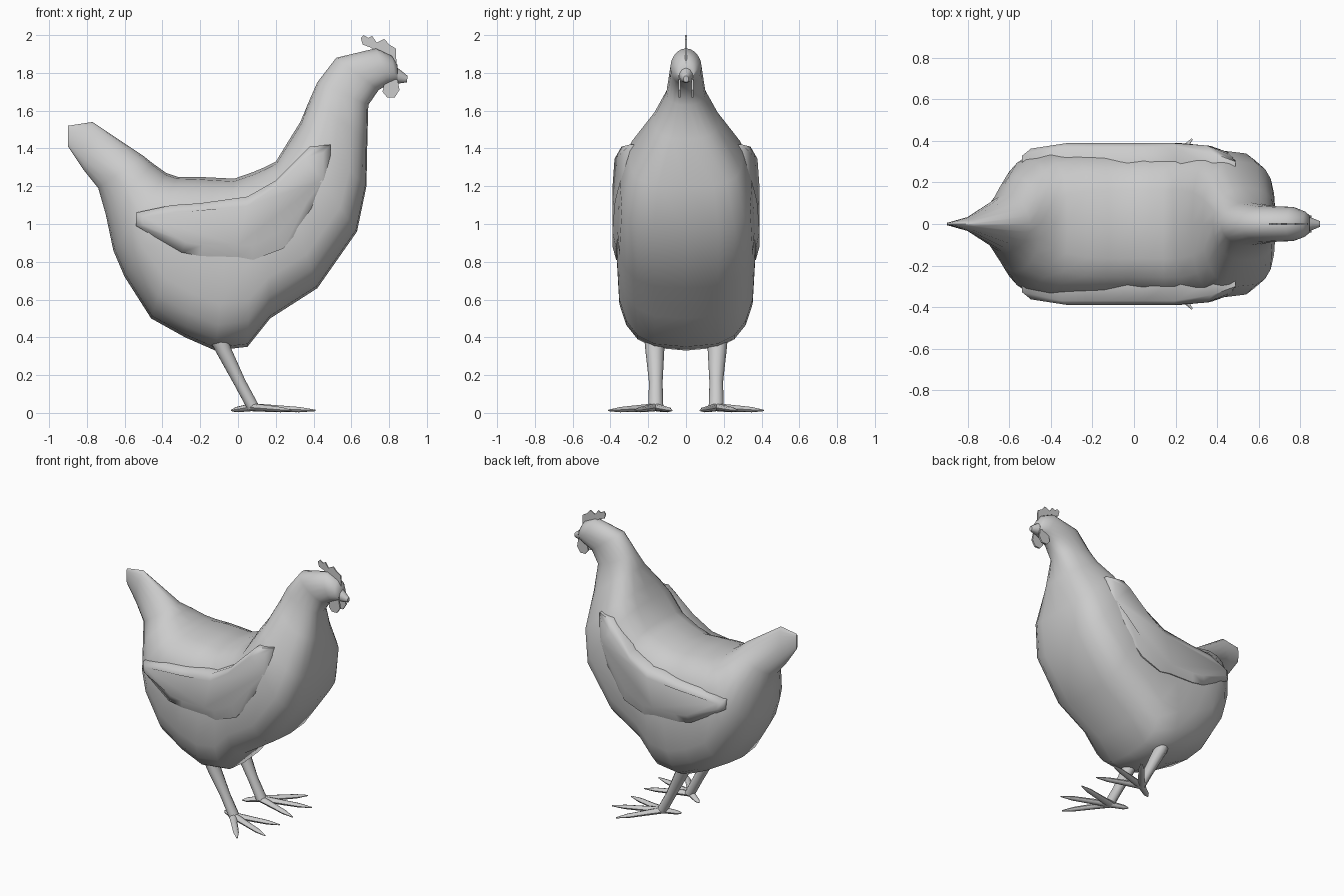
import bpy, bmesh
from math import sin, cos, pi, copysign
from mathutils import Vector

if "Cube" in bpy.data.objects:
    bpy.data.objects.remove(bpy.data.objects["Cube"])


def finish(name, bm, angle=0.8):
    bmesh.ops.recalc_face_normals(bm, faces=bm.faces)
    me = bpy.data.meshes.new(name)
    bm.to_mesh(me)
    bm.free()
    ob = bpy.data.objects.new(name, me)
    bpy.context.collection.objects.link(ob)
    bpy.ops.object.select_all(action='DESELECT')
    ob.select_set(True)
    bpy.context.view_layer.objects.active = ob
    bpy.ops.object.shade_smooth_by_angle(angle=angle)
    return ob


def mirror_y(ob):
    ob.modifiers.new("Mirror", 'MIRROR').use_axis = (False, True, False)


def bridge(bm, rings):
    n = len(rings[0])
    for a, b in zip(rings, rings[1:]):
        for i in range(n):
            j = (i + 1) % n
            bm.faces.new((a[i], a[j], b[j], b[i]))
    bm.faces.new(rings[0])
    bm.faces.new(rings[-1][::-1])


def fan_loft(name, sections, n=20):
    """Sections: top x,z; bottom x,z; half width; roundness of upper and lower half."""
    bm = bmesh.new()
    rings = []
    for tx, tz, bx, bz, w, eu, el in sections:
        ring = []
        for i in range(n):
            a = 2 * pi * i / n
            c, s = cos(a), sin(a)
            e = 2 / (eu if c >= 0 else el)
            u = copysign(abs(c) ** e, c)
            v = copysign(abs(s) ** e, s)
            ring.append(bm.verts.new(((tx + bx) / 2 + u * (tx - bx) / 2, w * v,
                                      (tz + bz) / 2 + u * (tz - bz) / 2)))
        rings.append(ring)
    bridge(bm, rings)
    return finish(name, bm)


def limb(bm, points, n=10):
    """Tube along points of (x, y, z, side radius, vertical radius)."""
    d = Vector(points[-1][:3]) - Vector(points[0][:3])
    side = d.cross(Vector((0, 0, 1))).normalized()
    up = side.cross(d).normalized()
    rings = [[bm.verts.new(Vector(p[:3]) + side * p[3] * cos(2 * pi * i / n)
                           + up * p[4] * sin(2 * pi * i / n)) for i in range(n)]
             for p in points]
    bridge(bm, rings)


def plate(name, outline, y, t):
    bm = bmesh.new()
    rings = [[bm.verts.new((px, y + s * t, pz)) for px, pz in outline] for s in (-1, 1)]
    bridge(bm, rings)
    return finish(name, bm, 0.5)


# Body from tail through belly and chest to head
fan_loft("body", [
    (-.90, 1.52, -.90, 1.41, .006, 2, 2),
    (-.77, 1.54, -.82, 1.29, .035, 1.8, 2),
    (-.50, 1.36, -.74, 1.19, .14, 1.8, 1.7),
    (-.45, 1.32, -.70, 1.05, .23, 2, 1.8),
    (-.38, 1.27, -.66, .86, .31, 2.3, 2),
    (-.32, 1.25, -.60, .72, .345, 2.6, 2.3),
    (-.22, 1.25, -.46, .50, .36, 2.9, 2.7),
    (-.12, 1.245, -.28, .40, .365, 3, 3),
    (-.02, 1.24, -.12, .33, .365, 3, 3),
    (.08, 1.275, .05, .35, .365, 3, 3),
    (.14, 1.30, .17, .50, .365, 3, 3),
    (.20, 1.33, .42, .66, .365, 3, 3.1),
    (.28, 1.46, .63, .96, .35, 2.8, 3.3),
    (.33, 1.54, .68, 1.20, .30, 2.5, 3.3),
    (.38, 1.66, .685, 1.45, .175, 2.2, 2.8),
    (.42, 1.75, .69, 1.63, .105, 2.2, 2.3),
    (.52, 1.88, .745, 1.71, .088, 2.2, 2.3),
    (.73, 1.93, .80, 1.74, .082, 1.9, 2.4),
    (.815, 1.89, .835, 1.75, .06, 2, 2.2),
    (.845, 1.84, .845, 1.755, .042, 2, 2.2),
])

# Beak
fan_loft("beak", [
    (.81, 1.85, .82, 1.745, .045, 2, 2),
    (.86, 1.815, .86, 1.745, .03, 2, 2),
    (.897, 1.785, .895, 1.75, .014, 2, 2),
], 10)

# Comb and wattles
plate("comb", [(.74, 1.91), (.70, 1.935), (.66, 1.95), (.65, 1.985), (.665, 2.0), (.69, 1.985),
               (.71, 1.995), (.735, 1.96), (.775, 1.98), (.80, 1.95), (.835, 1.93),
               (.84, 1.83), (.81, 1.84)], 0, .004)
mirror_y(plate("wattles", [(.78, 1.77), (.765, 1.70), (.79, 1.67), (.83, 1.67),
                           (.855, 1.71), (.845, 1.765)], .035, .006))

# Folded wings with a softened rim
outline = [(-.54, 1.06), (-.54, .99), (-.3, .85), (-.2, .83), (0, .825), (.08, .81), (.24, .87),
           (.4, 1.06), (.49, 1.2), (.49, 1.42), (.38, 1.41), (.2, 1.23), (.05, 1.145),
           (-.2, 1.11), (-.35, 1.1)]


def wing_y(x, z):
    return .39 - max(0, x - .33) * .36 - max(0, -.42 - x) * .35 - max(0, z - 1.3) * .1


bm = bmesh.new()
rings = [[bm.verts.new((x, .27, z)) for x, z in outline],
         [bm.verts.new((x, wing_y(x, z) - .02, z)) for x, z in outline],
         []]
for x, z in outline:
    # inset towards the wing's centre line
    cz = 1.0 + max(0, x - .05) * .68
    ix, iz = x * .92, z + (cz - z) * .35
    rings[2].append(bm.verts.new((ix, wing_y(ix, iz), iz)))
bridge(bm, rings)
mirror_y(finish("wings", bm, 1.1))

# Legs
bm = bmesh.new()
limb(bm, [(-.12, .165, .44, .06, .055), (-.075, .165, .33, .05, .042),
          (.01, .16, .16, .036, .033), (.08, .16, .03, .04, .033)])
mirror_y(finish("legs", bm))

# Feet: three front toes and one back toe
bm = bmesh.new()
hub = Vector((.07, .16, .03))
for tip in ((.28, .41), (.41, .27), (.39, .075), (-.035, .10)):
    end = Vector((*tip, .013))
    pts = [(*hub.lerp(end, f), r, v) for f, r, v in
           ((0, .028, .021), (.35, .022, .018), (.75, .019, .014), (1, .004, .004))]
    limb(bm, pts, 8)
mirror_y(finish("feet", bm))
